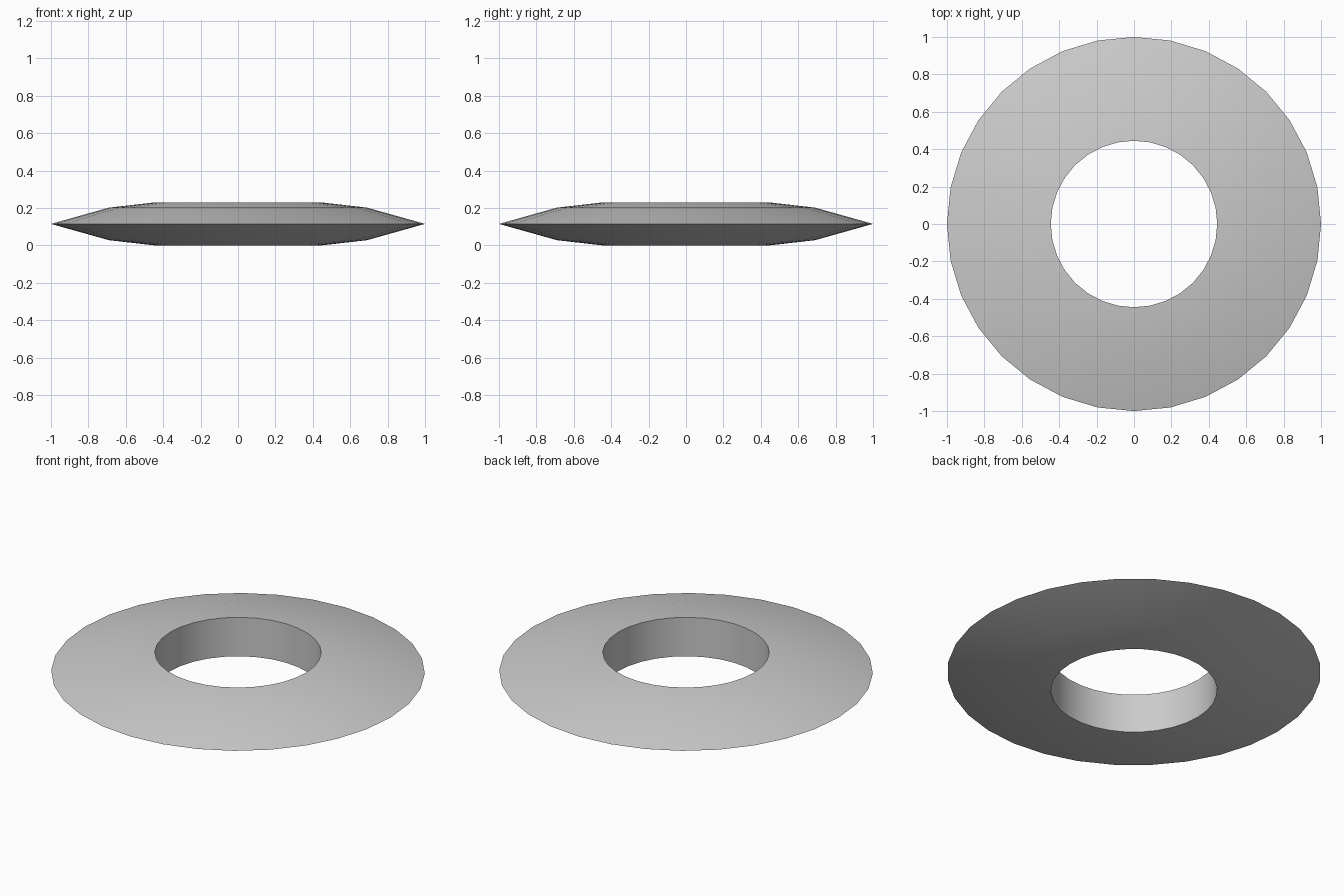
import bpy, bmesh, math

if "Cube" in bpy.data.objects:
    bpy.data.objects.remove(bpy.data.objects["Cube"])

SIDES = 32
# Cross-section (radius, height), symmetric about the mid plane
profile = [(0.445, 0.0), (0.69, 0.028), (1.0, 0.115), (0.69, 0.202), (0.445, 0.23)]

# Bevelled ring with a straight-walled hole
bm = bmesh.new()
rings = []
for i in range(SIDES):
    a = 2 * math.pi * i / SIDES
    rings.append([bm.verts.new((r * math.cos(a), r * math.sin(a), z)) for r, z in profile])
n = len(profile)
for i in range(SIDES):
    p, q = rings[i], rings[(i + 1) % SIDES]
    for j in range(n):
        k = (j + 1) % n
        bm.faces.new((p[j], q[j], q[k], p[k]))
bmesh.ops.recalc_face_normals(bm, faces=bm.faces)

mesh = bpy.data.meshes.new("ring_disc")
bm.to_mesh(mesh)
bm.free()
ring = bpy.data.objects.new("ring_disc", mesh)
bpy.context.collection.objects.link(ring)

# Smooth rim, sharp hole edges
bpy.context.view_layer.objects.active = ring
ring.select_set(True)
bpy.ops.object.shade_smooth_by_angle(angle=math.radians(50))
